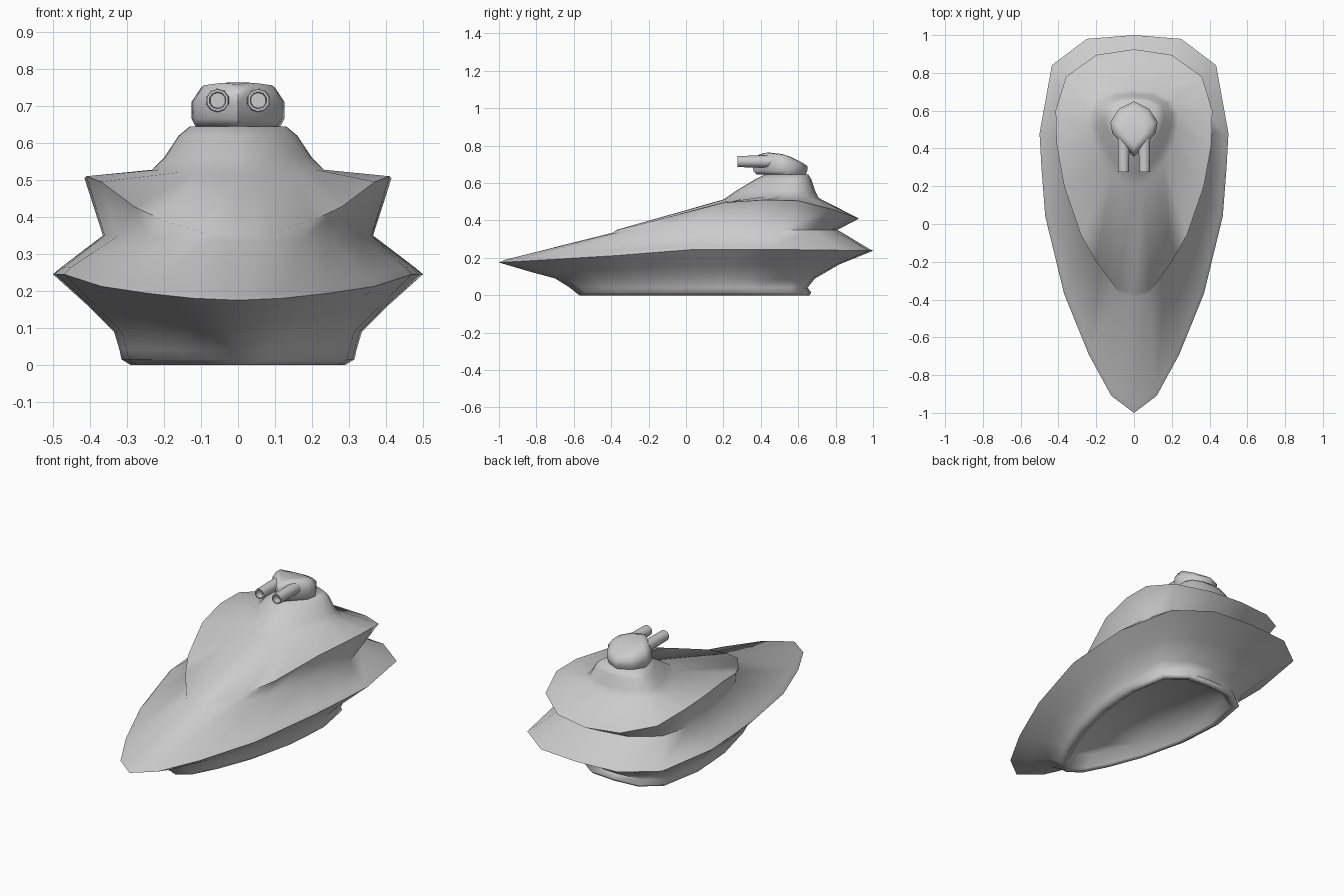
import bpy, bmesh, math
from mathutils import Matrix

if "Cube" in bpy.data.objects:
    bpy.data.objects.remove(bpy.data.objects["Cube"], do_unlink=True)

grey = bpy.data.materials.new("light grey")
grey.use_nodes = True
grey.diffuse_color = (0.6, 0.6, 0.6, 1)
grey.node_tree.nodes["Principled BSDF"].inputs["Base Color"].default_value = (0.6, 0.6, 0.6, 1)


def curve(*pts):
    """Height as a piecewise linear function of y."""
    def height(y):
        if y <= pts[0][0]:
            return pts[0][1]
        for (a, za), (b, zb) in zip(pts, pts[1:]):
            if y <= b:
                return za + (zb - za) * (y - a) / (b - a)
        return pts[-1][1]
    return height


def fit(half, width, front, back, z):
    """Ring from a half outline, scaled to a half width and a y range, mirrored in x."""
    widest = max(x for x, y in half)
    y0, y1 = half[0][1], half[-1][1]
    ring = []
    for x, y in half:
        v = front + (y - y0) / (y1 - y0) * (back - front)
        ring.append((x * width / widest, v, z(v) if callable(z) else z))
    return ring + [(-x, y, h) for x, y, h in ring[-2:0:-1]]


def finish(name, bm, angle):
    bmesh.ops.recalc_face_normals(bm, faces=bm.faces)
    mesh = bpy.data.meshes.new(name)
    bm.to_mesh(mesh)
    bm.free()
    mesh.materials.append(grey)
    obj = bpy.data.objects.new(name, mesh)
    bpy.context.collection.objects.link(obj)
    bpy.ops.object.select_all(action="DESELECT")
    obj.select_set(True)
    bpy.context.view_layer.objects.active = obj
    bpy.ops.object.shade_smooth_by_angle(angle=math.radians(angle))
    return obj


def loft(name, rings, angle):
    """Skin a stack of rings and cap both ends."""
    bm = bmesh.new()
    loops = [[bm.verts.new(p) for p in ring] for ring in rings]
    for low, high in zip(loops, loops[1:]):
        n = len(low)
        for i in range(n):
            j = (i + 1) % n
            bm.faces.new((low[i], low[j], high[j], high[i]))
    bm.faces.new(loops[0])
    bm.faces.new(loops[-1])
    return finish(name, bm, angle)


# Half outlines, bow to stern
rim = [(0, -1), (.12, -.91), (.24, -.69), (.37, -.37), (.47, .04),
       (.49, .3), (.5, .48), (.435, .84), (.25, .98), (0, 1)]
flange = [(0, -.37), (.09, -.345), (.2, -.2), (.28, -.06), (.37, .2),
          (.41, .42), (.415, .6), (.36, .78), (.2, .895), (0, .925)]
egg = [(0, .355), (.06, .42), (.115, .48), (.125, .54), (.08, .61), (0, .65)]

# Heights along the length
rim_z = curve((-1, .175), (-.4, .21), (0, .245), (.5, .245), (1, .238))
rim_top_z = curve((-1, .188), (-.4, .232), (0, .265), (.5, .262), (1, .25))
skirt_z = curve((-.83, .125), (0, .155), (.82, .165))
neck_z = curve((-.39, .335), (.2, .35))
flange_z = curve((-.37, .35), (-.2, .39), (-.05, .43), (.2, .495),
                 (.42, .51), (.6, .505), (.78, .46), (.925, .41))
collar_z = curve((.2, .512), (.45, .53), (.71, .52))

# Hull: hollow underside, flared skirt, rim, neck, upper flange, tower
loft("hull", [
    fit(rim, .25, -.48, .59, .07),
    fit(rim, .27, -.53, .63, .01),
    fit(rim, .29, -.57, .66, 0),
    fit(rim, .315, -.59, .67, .015),
    fit(rim, .32, -.62, .65, .04),
    fit(rim, .335, -.7, .69, .09),
    fit(rim, .405, -.83, .82, skirt_z),
    fit(rim, .5, -1, 1, rim_z),
    fit(rim, .48, -.965, .975, rim_top_z),
    fit(flange, .365, -.39, .81, neck_z),
    fit(flange, .415, -.37, .925, flange_z),
    fit(flange, .235, .2, .71, collar_z),
    fit(flange, .2, .27, .69, .56),
    fit(flange, .16, .37, .67, .62),
    fit(flange, .13, .42, .655, .645),
], 75)

# Turret head with a sloping back
shoulder_z = curve((.36, .71), (.5, .72), (.65, .69))
crown_z = curve((.38, .745), (.43, .762), (.53, .75), (.63, .705))
loft("turret_head", [
    fit(egg, .115, .38, .64, .645),
    fit(egg, .125, .36, .648, .665),
    fit(egg, .125, .355, .65, shoulder_z),
    fit(egg, .1, .375, .625, crown_z),
    fit(egg, .06, .41, .58, lambda y: crown_z(y) + .003),
], 60)

# Twin gun barrels with open bores
for side, x in (("left", .055), ("right", -.055)):
    bm = bmesh.new()
    place = Matrix.Translation((x, .37, .715)) @ Matrix.Rotation(math.pi / 2, 4, "X")
    bmesh.ops.create_cone(bm, cap_ends=True, segments=10, radius1=.033,
                          radius2=.03, depth=.19, matrix=place)
    muzzle = min(bm.faces, key=lambda f: f.calc_center_median().y)
    bmesh.ops.inset_region(bm, faces=[muzzle], thickness=.007)
    bmesh.ops.inset_region(bm, faces=[muzzle], thickness=.002, depth=-.04)
    finish(side + "_gun_barrel", bm, 40)
